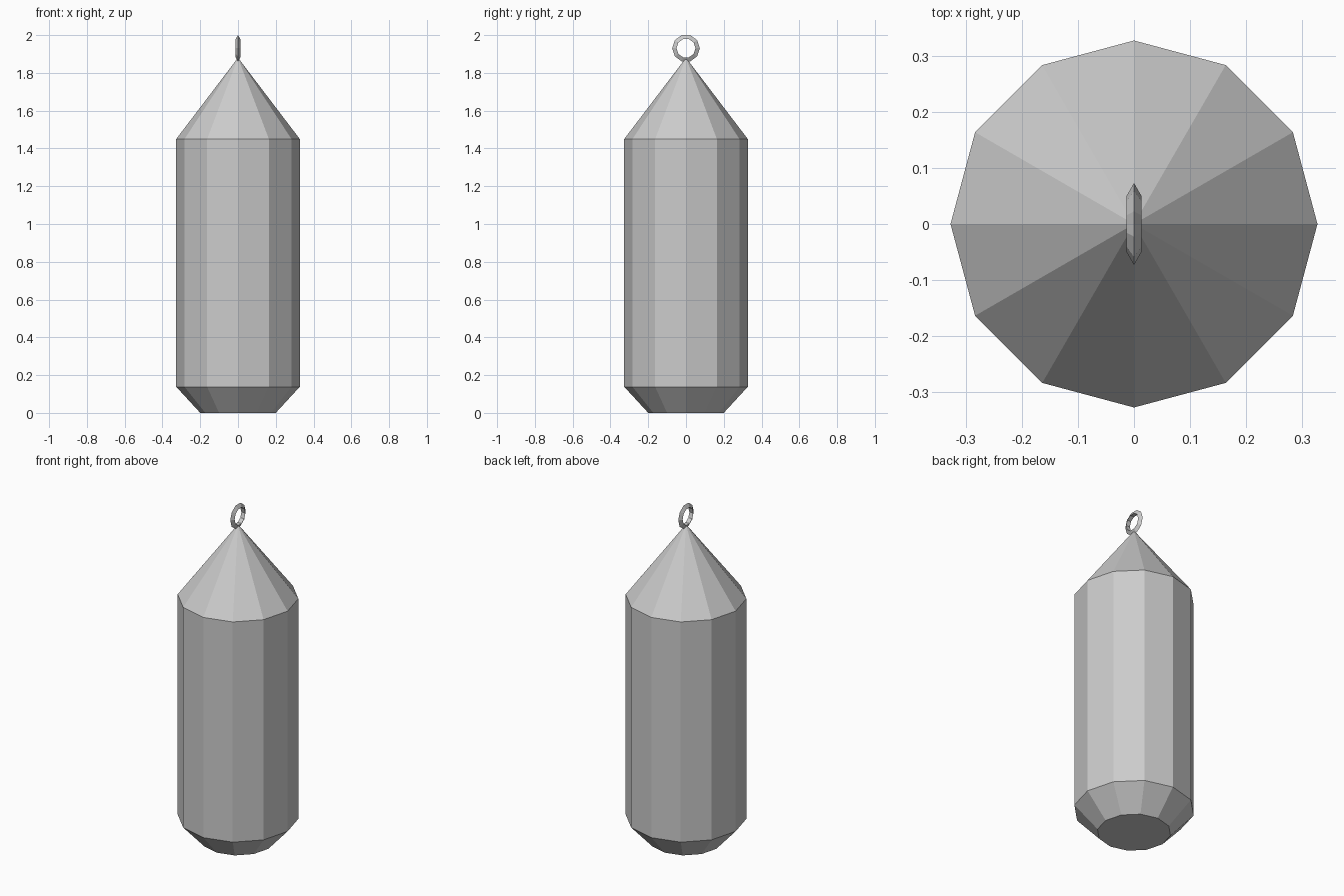
import bpy, bmesh
from math import pi, cos, sin

if "Cube" in bpy.data.objects:
    bpy.data.objects.remove(bpy.data.objects["Cube"])

SIDES = 12


def lathe(name, profile, tip_z):
    """Faceted solid: rings from (radius, z) pairs, flat base, pointed top."""
    bm = bmesh.new()
    rings = [[bm.verts.new((r * cos(2 * pi * i / SIDES), r * sin(2 * pi * i / SIDES), z))
              for i in range(SIDES)] for r, z in profile]
    tip = bm.verts.new((0, 0, tip_z))
    bm.faces.new(rings[0][::-1])
    for i in range(SIDES):
        j = (i + 1) % SIDES
        for low, high in zip(rings, rings[1:]):
            bm.faces.new((low[i], low[j], high[j], high[i]))
        bm.faces.new((rings[-1][i], rings[-1][j], tip))
    mesh = bpy.data.meshes.new(name)
    bm.to_mesh(mesh)
    bm.free()
    obj = bpy.data.objects.new(name, mesh)
    bpy.context.collection.objects.link(obj)
    return obj


# Weight body: chamfered base, straight sides, conical top
lathe("weight_body", [(0.2, 0.005), (0.327, 0.138), (0.327, 1.45)], 1.88)
bpy.data.objects["weight_body"].data.vertices.foreach_get
for v in bpy.data.objects["weight_body"].data.vertices[:SIDES]:
    v.co.z = 0.0

# Hanging ring with a triangular cross-section, standing in the yz plane
bpy.ops.mesh.primitive_torus_add(
    major_segments=10, minor_segments=3, major_radius=0.058, minor_radius=0.015,
    location=(0, 0, 1.9306), rotation=(pi / 2, 0, pi / 2))
bpy.context.object.name = "hanging_ring"
